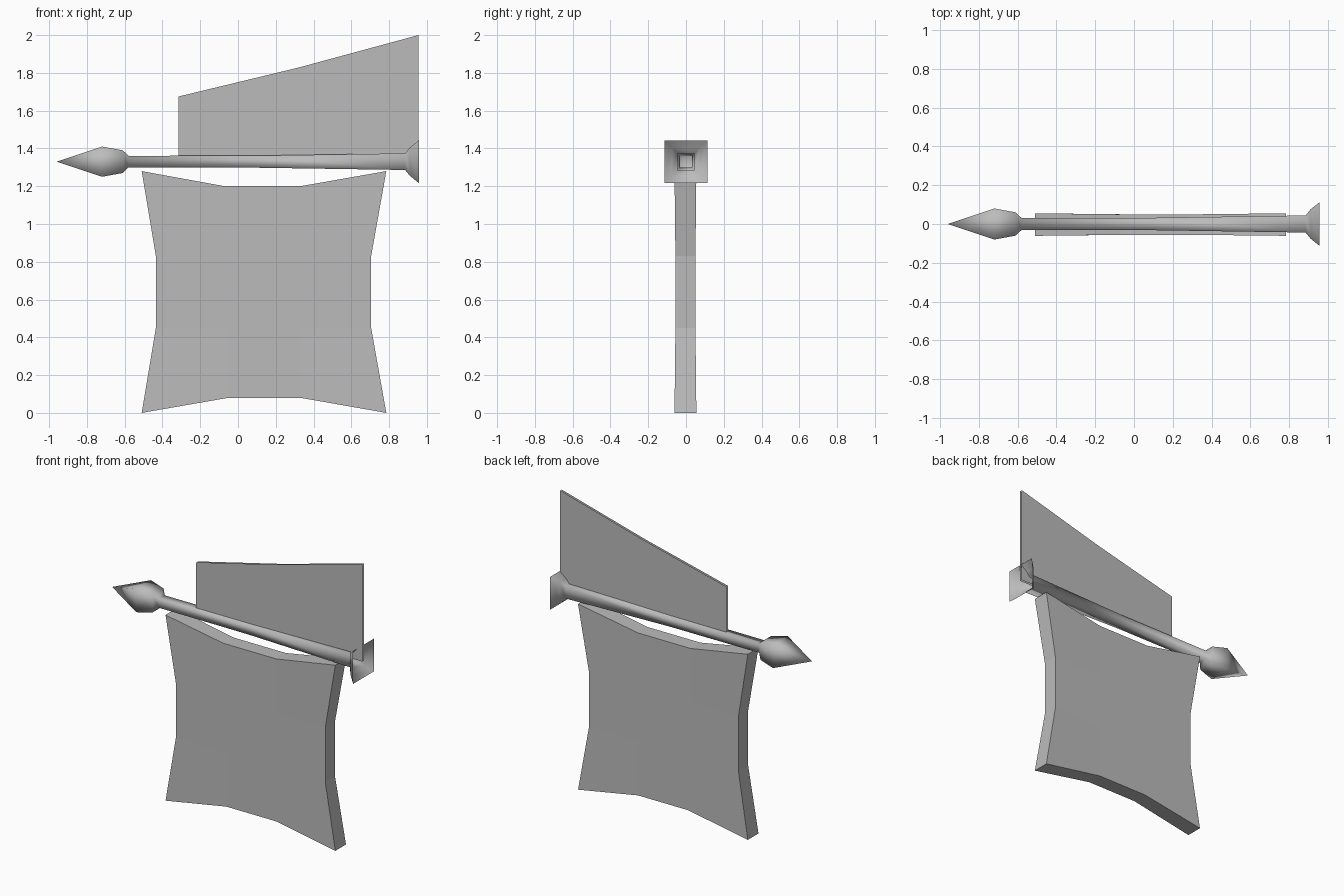
import bpy
import bmesh

if "Cube" in bpy.data.objects:
    bpy.data.objects.remove(bpy.data.objects["Cube"])

GREY = (0.5, 0.5, 0.5, 1.0)
grey = bpy.data.materials.new("plain_grey")
grey.use_nodes = True
grey.diffuse_color = GREY
grey.node_tree.nodes["Principled BSDF"].inputs["Base Color"].default_value = GREY


def finish(name, bm, smooth=False):
    mesh = bpy.data.meshes.new(name)
    for face in bm.faces:
        face.smooth = smooth
    bm.to_mesh(mesh)
    bm.free()
    mesh.materials.append(grey)
    obj = bpy.data.objects.new(name, mesh)
    bpy.context.collection.objects.link(obj)
    return obj


# Square spear pole: pointed head, tapering shaft, open flared butt
POLE_Z = 1.33
TIP_X = -0.96
profile = [(-0.72, 0.08), (-0.61, 0.06), (-0.58, 0.031), (0.1, 0.032),
           (0.885, 0.044), (0.91, 0.075), (0.957, 0.113)]
bm = bmesh.new()
tip = bm.verts.new((TIP_X, 0, POLE_Z))
corners = [(-1, -1), (1, -1), (1, 1), (-1, 1)]
previous = None
for x, half in profile:
    ring = [bm.verts.new((x, a * half, POLE_Z + b * half)) for a, b in corners]
    for i in range(4):
        j = (i + 1) % 4
        if previous is None:
            bm.faces.new((tip, ring[i], ring[j]))
        else:
            bm.faces.new((previous[i], ring[i], ring[j], previous[j]))
    previous = ring
bmesh.ops.recalc_face_normals(bm, faces=bm.faces)
finish("spear_pole", bm, smooth=True)

# Hanging panel: pinched cushion outline, slightly thicker at the corners
outline = [(-0.51, 0), (-0.05, 0.08), (0.33, 0.08), (0.785, 0),
           (0.705, 0.45), (0.705, 0.83), (0.785, 1.28), (0.33, 1.2),
           (-0.07, 1.2), (-0.51, 1.28), (-0.435, 0.83), (-0.435, 0.45)]
bm = bmesh.new()
sides = []
for direction in (-1, 1):
    ring = []
    for i, (x, z) in enumerate(outline):
        depth = 0.058 if i % 3 == 0 else 0.053
        ring.append(bm.verts.new((x, direction * depth - 0.003, z)))
    # Inner grid of each face: four edge strips, four corners and a middle
    inner = [bm.verts.new((x, direction * 0.053 - 0.003, z))
             for x, z in ((-0.05, 0.45), (0.33, 0.45), (0.33, 0.83), (-0.06, 0.83))]
    bm.faces.new(inner)
    for k in range(4):
        c = 3 * k
        bm.faces.new((ring[c], ring[c + 1], inner[k], ring[c - 1]))
        bm.faces.new((ring[c + 1], ring[c + 2], inner[(k + 1) % 4], inner[k]))
    sides.append(ring)
front, back = sides
for i in range(len(outline)):
    j = (i + 1) % len(outline)
    bm.faces.new((front[i], front[j], back[j], back[i]))
bmesh.ops.recalc_face_normals(bm, faces=bm.faces)
finish("hanging_panel", bm)

# Upper pennant: a front and a back sheet rising from the pole
sheet = [(-0.315, POLE_Z), (0.955, POLE_Z), (0.955, 2.0), (0.32, 1.828), (-0.315, 1.675)]
bm = bmesh.new()
for direction in (-1, 1):
    verts = [bm.verts.new((x, direction * 0.008, z)) for x, z in sheet]
    bm.faces.new(verts if direction < 0 else verts[::-1])
finish("upper_pennant", bm)
